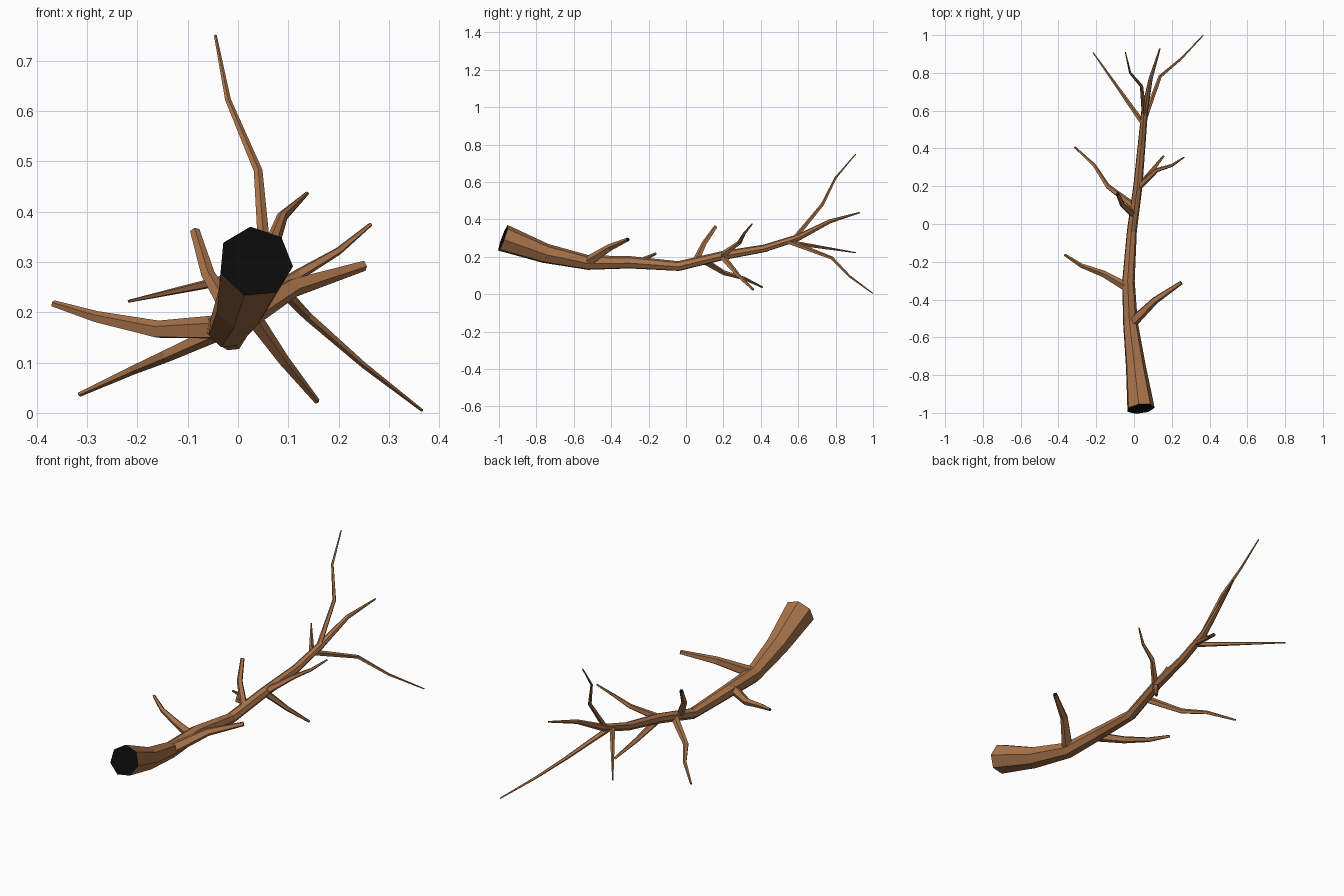
import bpy, bmesh, math
from mathutils import Vector

if "Cube" in bpy.data.objects:
    bpy.data.objects.remove(bpy.data.objects["Cube"])


def material(name, r, g, b):
    m = bpy.data.materials.new(name)
    m.diffuse_color = (r, g, b, 1)
    m.use_nodes = True
    m.node_tree.nodes["Principled BSDF"].inputs["Base Color"].default_value = m.diffuse_color
    return m


BARK = material("brown bark", 0.40, 0.175, 0.07)
CUT = material("black cut end", 0.003, 0.003, 0.003)


def limb(name, pts, radii, sides, phase):
    """Faceted tapering tube through the points, with black cut ends."""
    bm = bmesh.new()
    rings = []
    side = Vector((1, 0, 0))
    last = len(pts) - 1
    for i, (p, r) in enumerate(zip(pts, radii)):
        d_in = (p - pts[max(i - 1, 0)]).normalized()
        d_out = (pts[min(i + 1, last)] - p).normalized()
        t = (d_in + d_out).normalized()
        side = (side - t * side.dot(t)).normalized()
        up = side.cross(t)
        angles = [phase + k * math.tau / sides for k in range(sides)]
        rings.append([bm.verts.new(p + r * (side * math.cos(a) + up * math.sin(a)))
                      for a in angles])
    for r0, r1 in zip(rings, rings[1:]):
        for k in range(sides):
            n = (k + 1) % sides
            bm.faces.new((r0[k], r0[n], r1[n], r1[k]))
    for ring in (rings[0], rings[-1]):
        bm.faces.new(ring).material_index = 1
    bmesh.ops.recalc_face_normals(bm, faces=bm.faces)
    me = bpy.data.meshes.new(name)
    bm.to_mesh(me)
    bm.free()
    me.materials.append(BARK)
    me.materials.append(CUT)
    bpy.context.collection.objects.link(bpy.data.objects.new(name, me))


# Main stem: x, y, z, radius from the thick cut end to the thin tip
STEM = [Vector(p) for p in (
    (0.035, -0.978, 0.30, 0.075), (0.008, -0.75, 0.217, 0.054),
    (-0.02, -0.52, 0.168, 0.04), (-0.03, -0.3, 0.17, 0.034),
    (-0.012, -0.04, 0.15, 0.027), (0.02, 0.2, 0.207, 0.025),
    (0.04, 0.42, 0.245, 0.021), (0.056, 0.6, 0.303, 0.018),
    (0.088, 0.77, 0.39, 0.011), (0.137, 0.928, 0.436, 0.004))]
limb("main_stem", [p.xyz for p in STEM], [p.w for p in STEM], 7, math.radians(98))


def branch(name, root_y, tip_radius, *points):
    """Side branch rooted on the stem axis at root_y, tapering evenly to its tip."""
    a, b = next((a, b) for a, b in zip(STEM, STEM[1:]) if a.y <= root_y <= b.y)
    root = a.lerp(b, (root_y - a.y) / (b.y - a.y))
    pts = [root.xyz] + [Vector(p) for p in points]
    run = [0.0]
    for p, q in zip(pts, pts[1:]):
        run.append(run[-1] + (q - p).length)
    start = root.w * 0.74
    radii = [start + (tip_radius - start) * s / run[-1] for s in run]
    limb(name, pts, radii, 5, 0.3)


# Lower branches
branch("lower_right_branch", -0.53, 0.011, (0.11, -0.405, 0.25), (0.25, -0.31, 0.293))
branch("lower_left_branch", -0.34, 0.007,
       (-0.16, -0.265, 0.165), (-0.28, -0.22, 0.19), (-0.367, -0.163, 0.217))

# Middle branches
branch("middle_upright_stub", 0.05, 0.01, (-0.06, 0.1, 0.275), (-0.086, 0.16, 0.362))
branch("middle_left_branch", 0.09, 0.005,
       (-0.14, 0.2, 0.115), (-0.21, 0.31, 0.085), (-0.315, 0.408, 0.037))
branch("middle_right_low_branch", 0.19, 0.006, (0.09, 0.275, 0.105), (0.157, 0.36, 0.023))
branch("middle_right_high_branch", 0.19, 0.004,
       (0.12, 0.285, 0.275), (0.2, 0.31, 0.322), (0.264, 0.353, 0.375))

# Upper branches
branch("upper_left_branch", 0.53, 0.003, (-0.217, 0.908, 0.222))
branch("upper_right_branch", 0.54, 0.003,
       (0.138, 0.78, 0.193), (0.25, 0.875, 0.095), (0.366, 0.998, 0.005))
branch("upper_tall_branch", 0.58, 0.003,
       (0.04, 0.73, 0.48), (-0.02, 0.8, 0.622), (-0.045, 0.908, 0.75))
